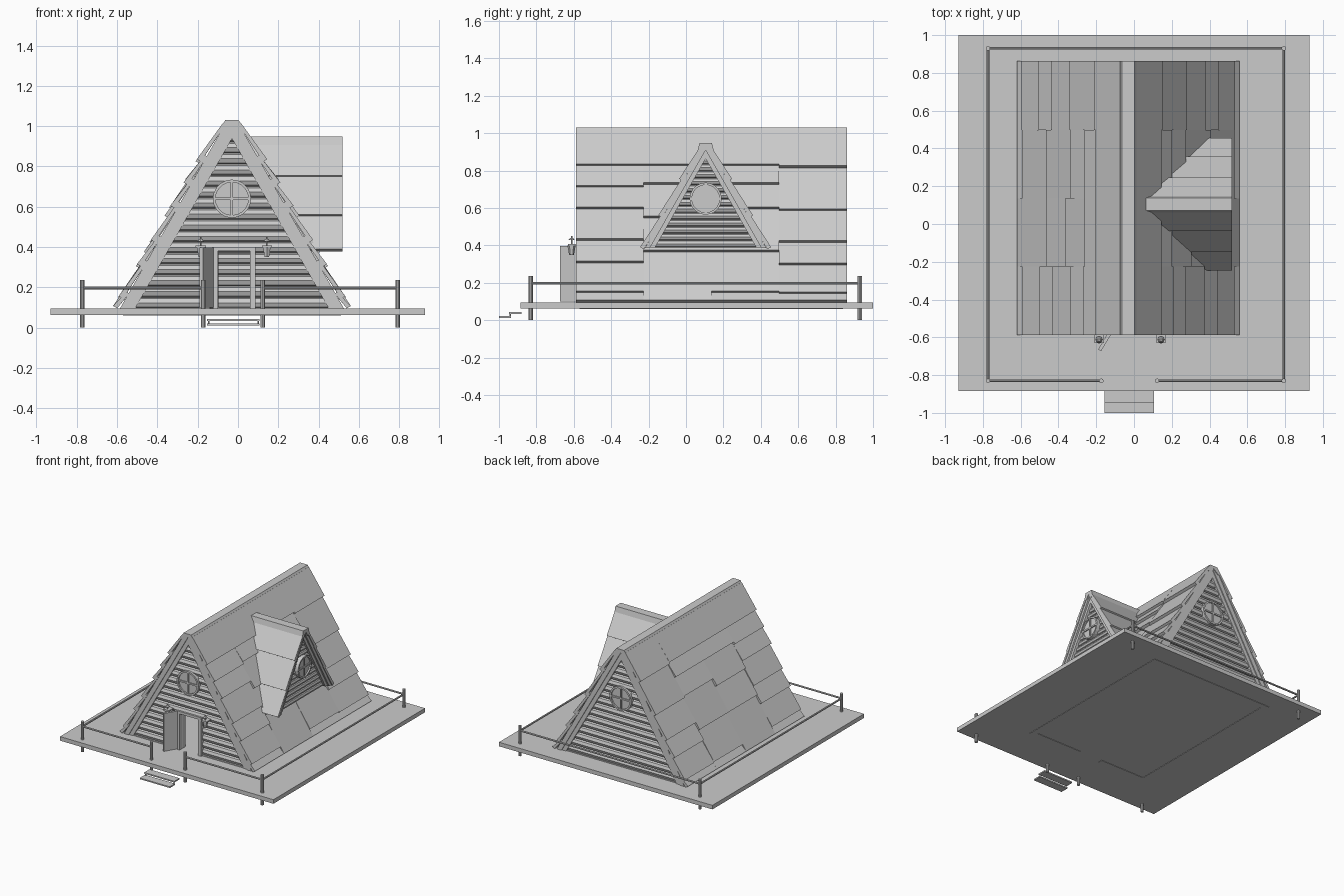
import bpy, bmesh, math
from mathutils import Vector, Matrix

if "Cube" in bpy.data.objects:
    bpy.data.objects.remove(bpy.data.objects["Cube"])

K = 0.57                       # half-width gained per unit of drop (roof pitch)


def finish(bm, name, clip=False):
    if clip:                   # trim dormer parts against the main roof plane
        bmesh.ops.bisect_plane(bm, geom=bm.verts[:] + bm.edges[:] + bm.faces[:],
                               plane_co=(-0.03, 0, 1.04), plane_no=(0.869, 0, 0.495),
                               clear_inner=True)
    bmesh.ops.recalc_face_normals(bm, faces=bm.faces)
    me = bpy.data.meshes.new(name)
    bm.to_mesh(me)
    bm.free()
    ob = bpy.data.objects.new(name, me)
    bpy.context.collection.objects.link(ob)
    return ob


def box(name, lo, hi):
    bm = bmesh.new()
    lo, hi = Vector(lo), Vector(hi)
    bmesh.ops.create_cube(bm, size=1, matrix=Matrix.Translation((lo + hi) / 2)
                          @ Matrix.Diagonal((*(hi - lo), 1)))
    return finish(bm, name)


def rod(name, a, b, r, n=8, r2=None, clip=False):
    a, b = Vector(a), Vector(b)
    d = b - a
    m = Matrix.Translation((a + b) / 2) @ d.to_track_quat('Z', 'Y').to_matrix().to_4x4()
    bm = bmesh.new()
    bmesh.ops.create_cone(bm, cap_ends=True, segments=n, radius1=r,
                          radius2=r if r2 is None else r2, depth=d.length, matrix=m)
    return finish(bm, name, clip)


def prism(name, pts, v0, v1, frame, clip=False):
    bm = bmesh.new()
    f = bm.faces.new([bm.verts.new(frame(u, v0, z)) for u, z in pts])
    ext = bmesh.ops.extrude_face_region(bm, geom=[f])['geom']
    move = frame(0, v1, 0) - frame(0, v0, 0)
    bmesh.ops.translate(bm, vec=move, verts=[g for g in ext if isinstance(g, bmesh.types.BMVert)])
    return finish(bm, name, clip)


def main_frame(u, v, z):       # u across the gable, v along the ridge
    return Vector((u - 0.03, v, z))


def dormer_frame(u, v, z):
    return Vector((v, 0.105 + u, z))


def roof(name, frame, apex, top, base, v0, v1, t, columns, flare, clip=False):
    """Two slabs cut flat at the top, flared overlapping shingles and a ridge cap."""
    t0 = top - 0.02
    for s in (-1, 1):
        slab = [(0, t0), (s * K * (apex - t0), t0), (s * K * (apex - base), base),
                (s * (K * (apex - base) - t), base), (0, apex - t / K)]
        prism(name + "_slab", slab, v0 + 0.006, v1 - 0.006, frame, clip)
        for c0, c1, rows in columns:
            up = t0
            for z in rows:
                w0, w1 = K * (apex - up), K * (apex - z)
                pts = [(s * (w0 - 0.004), up), (s * (w0 + 0.01), up + 0.006),
                       (s * (w1 + flare), z + 0.006), (s * (w1 + flare - 0.02), z - 0.006)]
                prism(name + "_shingle", pts, c0, c1, frame, clip)
                up = z + 0.02
    w = K * (apex - t0)
    cap = [(-0.033, top), (0.033, top), (w + 0.03, top - 0.05), (w + 0.01, top - 0.058),
           (0, top - 0.022), (-w - 0.01, top - 0.058), (-w - 0.03, top - 0.05)]
    prism(name + "_ridge_cap", cap, v0, v1, frame, clip)


def gable(name, frame, apex, base, v, out, t, step, door=None, clip=False):
    """Log-filled triangle with sloping trim boards; out is the outward sign."""
    z = base + step / 2
    while z < apex - step * 0.8:
        h = K * (apex - z) - t * 0.5
        spans = [(-h, h)]
        if door and z < door[2]:
            spans = [(-h, door[0]), (door[1], h)]
        for a, b in spans:
            rod(name + "_log", frame(a, v, z), frame(b, v, z), step * 0.53, 8, clip=clip)
        z += step
    for s in (-1, 1):
        w = K * (apex - base)
        pts = [(0, apex), (s * w, base), (s * (w - t), base), (0, apex - t / K)]
        prism(name + "_trim", pts, v - out * 0.03, v + out * 0.034, frame, clip)


def window(name, frame, z, v, out, r):
    """Round pane, ring frame and cross bars."""
    rod(name + "_pane", frame(0, v, z), frame(0, v + out * 0.034, z), r * 0.92, 20)
    bm = bmesh.new()
    n = 20
    prof = [(r * 0.86, 0), (r * 0.86, 0.045), (r, 0.045), (r, 0)]
    rings = [[bm.verts.new(frame(q * math.cos(2 * math.pi * i / n), v + out * d,
                                 z + q * math.sin(2 * math.pi * i / n))) for q, d in prof]
             for i in range(n)]
    for i in range(n):
        A, B = rings[i], rings[(i + 1) % n]
        for j in range(4):
            bm.faces.new((A[j], A[(j + 1) % 4], B[(j + 1) % 4], B[j]))
    finish(bm, name + "_ring")
    b = 0.006
    for hw, hh in ((r * 0.9, b), (b, r * 0.9)):
        prism(name + "_bar", [(-hw, z - hh), (hw, z - hh), (hw, z + hh), (-hw, z + hh)],
              v + out * 0.03, v + out * 0.042, frame)


# deck and steps
box("deck", (-0.93, -0.885, 0.064), (0.928, 1.0, 0.096))
box("upper_step", (-0.155, -0.945, 0.034), (0.107, -0.88, 0.044))
box("lower_step", (-0.155, -1.0, 0.012), (0.107, -0.935, 0.022))
for x in (-0.145, 0.10):
    rod("step_support", (x, -0.94, 0.014), (x, -0.94, 0.04), 0.004, 6)

# railing
XL, XR, YF, YB, ZR = -0.773, 0.793, -0.83, 0.93, 0.197
for x, y in ((XL, YF), (XR, YF), (XL, YB), (XR, YB), (-0.173, YF), (0.122, YF)):
    rod("railing_post", (x, y, 0), (x, y, 0.237), 0.012, 10)
for a, b in (((XL, YF), (-0.17, YF)), ((0.12, YF), (XR, YF)), ((XR, YF), (XR, YB)),
             ((XR, YB), (XL, YB)), ((XL, YB), (XL, YF))):
    rod("railing_bar", (*a, ZR), (*b, ZR), 0.007, 8)

# sill beams showing just under the deck
for lo, hi in (((-0.57, -0.55), (-0.53, 0.84)), ((0.47, -0.55), (0.51, 0.84)),
               ((-0.57, 0.80), (0.51, 0.84)), ((-0.57, -0.57), (-0.14, -0.53)),
               ((0.06, -0.57), (0.51, -0.53))):
    box("sill_beam", (*lo, 0.061), (*hi, 0.1))

# main roof, columns of shingles with uneven rows
columns = [(-0.587, -0.226, (0.83, 0.715, 0.60, 0.43, 0.31, 0.15, 0.102)),
           (-0.226, 0.136, (0.83, 0.73, 0.55, 0.37, 0.102)),
           (0.136, 0.498, (0.83, 0.73, 0.60, 0.37, 0.15, 0.102)),
           (0.498, 0.862, (0.82, 0.59, 0.42, 0.30, 0.145, 0.102))]
roof("main_roof", main_frame, 1.07, 1.03, 0.096, -0.587, 0.862, 0.04, columns, 0.038)

# gable walls with windows
IN = 1.07 - 0.04 / K
gable("front_wall", main_frame, IN, 0.096, -0.54, -1, 0.035, 0.055, door=(-0.08, 0.095, 0.39))
gable("back_wall", main_frame, IN, 0.096, 0.815, 1, 0.035, 0.055)
window("front_window", main_frame, 0.64, -0.54, -1, 0.095)
window("back_window", main_frame, 0.64, 0.815, 1, 0.095)

# dormer
roof("dormer_roof", dormer_frame, 0.955, 0.948, 0.385, 0.0, 0.518, 0.026,
     [(0.0, 0.518, (0.75, 0.555, 0.385))], 0.025, clip=True)
gable("dormer_wall", dormer_frame, 0.955 - 0.026 / K, 0.39, 0.465, 1, 0.026, 0.037, clip=True)
window("dormer_window", dormer_frame, 0.65, 0.465, 1, 0.086)

# door frame and open door
box("door_post_left", (-0.125, -0.583, 0.096), (-0.10, -0.51, 0.4))
box("door_post_right", (0.06, -0.583, 0.096), (0.088, -0.51, 0.4))
box("door_lintel", (-0.125, -0.583, 0.38), (0.088, -0.51, 0.4))
door = box("door", (0, -0.009, 0.1), (0.15, 0.009, 0.398))
door.location = (-0.105, -0.54, 0)
door.rotation_euler = (0, 0, math.radians(-121))

# wall lanterns
for x in (-0.185, 0.143):
    box("lantern_bracket", (x - 0.025, -0.63, 0.398), (x + 0.025, -0.575, 0.408))
    rod("lantern_stem", (x, -0.612, 0.40), (x, -0.612, 0.45), 0.004, 6)
    rod("lantern_top", (x, -0.612, 0.428), (x, -0.612, 0.44), 0.018, 8, 0.008)
    rod("lantern_body", (x, -0.612, 0.35), (x, -0.612, 0.40), 0.013, 6, 0.022)
